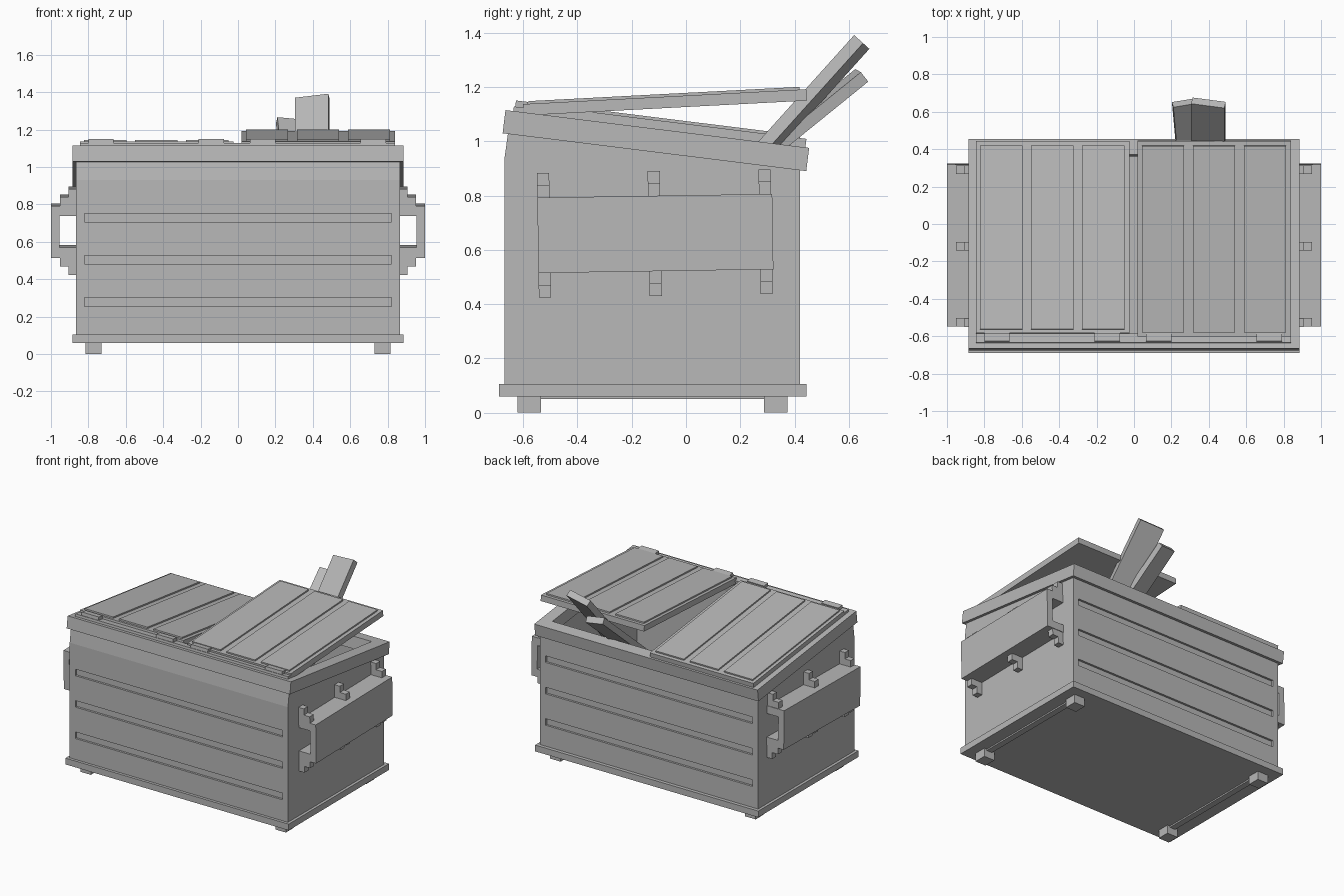
import bpy, bmesh
from math import radians
from mathutils import Matrix, Vector

if "Cube" in bpy.data.objects:
    bpy.data.objects.remove(bpy.data.objects["Cube"])

mat = bpy.data.materials.new("grey")
mat.diffuse_color = (0.48, 0.48, 0.48, 1)
mat.use_nodes = True
mat.node_tree.nodes["Principled BSDF"].inputs["Base Color"].default_value = mat.diffuse_color


def tilt(y, z, deg):
    return Matrix.Translation((0, y, z)) @ Matrix.Rotation(radians(deg), 4, 'X')


def finish(name, bm, matrix=Matrix()):
    bmesh.ops.recalc_face_normals(bm, faces=bm.faces)
    mesh = bpy.data.meshes.new(name)
    bm.to_mesh(mesh)
    bm.free()
    mesh.transform(matrix)
    mesh.materials.append(mat)
    obj = bpy.data.objects.new(name, mesh)
    bpy.context.collection.objects.link(obj)
    return obj


def boxes(name, spans, matrix=Matrix()):
    """One object from boxes given as (x0, x1, y0, y1, z0, z1)."""
    bm = bmesh.new()
    for x0, x1, y0, y1, z0, z1 in spans:
        new = bmesh.ops.create_cube(bm, size=1)["verts"]
        for v in new:
            v.co = ((x0 + x1) / 2 + v.co.x * (x1 - x0),
                    (y0 + y1) / 2 + v.co.y * (y1 - y0),
                    (z0 + z1) / 2 + v.co.z * (z1 - z0))
    return finish(name, bm, matrix)


def prism(name, points, step, matrix=Matrix()):
    """Extrude a closed outline of 3D points along a vector."""
    bm = bmesh.new()
    face = bm.faces.new([bm.verts.new(p) for p in points])
    out = bmesh.ops.extrude_face_region(bm, geom=[face])["geom"]
    bmesh.ops.translate(bm, vec=Vector(step),
                        verts=[g for g in out if isinstance(g, bmesh.types.BMVert)])
    return finish(name, bm, matrix)


def cut(obj, cutter):
    mod = obj.modifiers.new("cut", 'BOOLEAN')
    mod.operation, mod.solver, mod.object = 'DIFFERENCE', 'EXACT', cutter
    bpy.context.view_layer.objects.active = obj
    bpy.ops.object.modifier_apply(modifier=mod.name)
    bpy.data.objects.remove(cutter)


# Body with open inside and long grooves pressed into front and back
side = [(-.67, .08), (.42, .08), (.42, .93), (-.652, 1.06), (-.67, .93)]
body = prism("body", [(-.865, y, z) for y, z in side], (1.73, 0, 0))
cut(body, boxes("inside_cutter", [(-.81, .81, -.60, .38, .11, 1.4)]))
cut(body, boxes("groove_cutter", [(-.82, .82, y0, y1, z, z + .047)
                                  for z in (.255, .48, .705)
                                  for y0, y1 in ((-.72, -.655), (.405, .47))]))

# Base plate, feet and the rails between them
boxes("base", [(-.885, .885, -.69, .445, .06, .105)])
boxes("feet", [(s * .773 - .042, s * .773 + .042, y, y + .088, 0, .065)
               for s in (-1, 1) for y in (-.622, .287)])
boxes("foot_rails", [(s * .773 - .022, s * .773 + .022, -.54, .29, .05, .065)
                     for s in (-1, 1)])

# Sloping rim around the opening
slope = tilt(-.111, 1.0025, -7.1)
rim = boxes("rim", [(-.885, .885, -.564, .564, -.043, .043)], slope)
cut(rim, boxes("rim_cutter", [(-.80, .80, -.485, .48, -.2, .2)], slope))

# Hinge strip and hinge blocks along the front of the rim
boxes("hinge_strip", [(-.845, .84, -.535, -.485, .04, .06)], slope)
boxes("hinges", [(x, x + .135, -.53, -.485, .055, .083)
                 for x in (-.80, -.21, .065, .655)], slope)


# Lids with three raised panels: left one shut, right one propped open
def lid(name, x, depth, thick, matrix):
    boxes(name, [(x, x + .82, 0, depth, 0, thick)], matrix)
    boxes(name + "_panels", [(x + a, x + a + .226, .02, depth - .025, thick - .005, thick + .01)
                             for a in (.022, .295, .568)], matrix)


lid("left_lid", -.845, 1.035, .032, slope @ Matrix.Translation((0, -.485, .043)))
lid("right_lid", .02, 1.045, .042, tilt(-.598, 1.095, 3.0))

# Fork pockets on both sides, with stepped brackets above and below
pocket = tilt(-.113, .66, .9)
for s, word in ((-1, "left"), (1, "right")):
    def outline(pts, y):
        return [(s * x, y, z) for x, z in pts]

    channel = [(.86, .139), (1.0, .139), (1.0, -.139), (.86, -.139),
               (.86, -.084), (.955, -.084), (.955, .084), (.86, .084)]
    prism(word + "_fork_pocket", outline(channel, -.433), (0, .866, 0), pocket)
    for up in (-1, 1):
        step = [(.86, .13), (.953, .13), (.953, .185), (.907, .185), (.907, .23), (.86, .23)]
        step = [(x, up * z) for x, z in step]
        for y in (-.433, -.025, .384):
            prism(word + "_bracket", outline(step, y), (0, .045, 0), pocket)

# Two boards poking out at the back
for name, tip, lean, twist, roll, w, t, length in (
        ("wide_board", (.398, .648, 1.366), -42, -10, 0, .18, .045, .85),
        ("narrow_board", (.268, .648, 1.243), -51, 10, -4, .125, .045, .75)):
    place = (Matrix.Translation(tip) @ Matrix.Rotation(radians(lean), 4, 'X')
             @ Matrix.Rotation(radians(roll), 4, 'Y') @ Matrix.Rotation(radians(twist), 4, 'Z'))
    boxes(name, [(-w / 2, w / 2, -t / 2, t / 2, -length, 0)], place)
